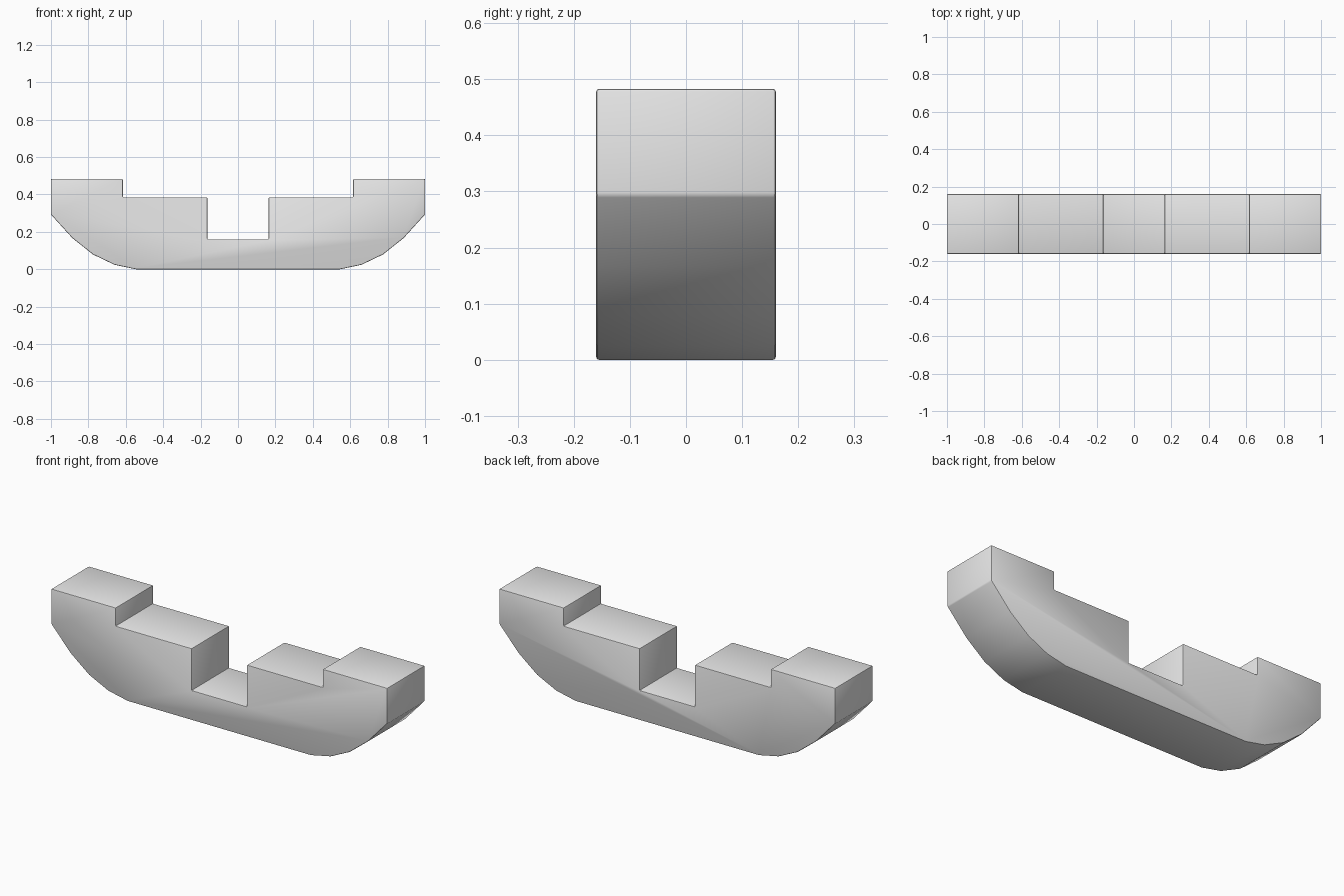
import bpy
import bmesh
from math import radians

cube = bpy.data.objects.get("Cube")
if cube:
    bpy.data.objects.remove(cube, do_unlink=True)

# Single grey material
grey = bpy.data.materials.new("light_grey")
grey.use_nodes = True
colour = (0.8, 0.8, 0.8, 1)
grey.diffuse_color = colour
grey.node_tree.nodes["Principled BSDF"].inputs["Base Color"].default_value = colour

# Half outline (x, z): curved underside, stepped top, central notch
half = [(0.545, 0), (0.66, 0.024), (0.775, 0.079), (0.886, 0.167),
        (1, 0.293), (1, 0.483), (0.616, 0.483), (0.616, 0.385),
        (0.164, 0.385), (0.164, 0.16)]
outline = half + [(-x, z) for x, z in reversed(half)]
half_depth = 0.16

# Extrude the mirrored outline from front to back
bm = bmesh.new()
face = bm.faces.new([bm.verts.new((x, -half_depth, z)) for x, z in outline])
ext = bmesh.ops.extrude_face_region(bm, geom=[face], use_keep_orig=True)
moved = [g for g in ext["geom"] if isinstance(g, bmesh.types.BMVert)]
bmesh.ops.translate(bm, vec=(0, 2 * half_depth, 0), verts=moved)
bmesh.ops.recalc_face_normals(bm, faces=bm.faces[:])
mesh = bpy.data.meshes.new("notched_cradle")
bm.to_mesh(mesh)
bm.free()
mesh.materials.append(grey)

cradle = bpy.data.objects.new("notched_cradle", mesh)
bpy.context.collection.objects.link(cradle)

# Small softened edges
bevel = cradle.modifiers.new("soft_edges", "BEVEL")
bevel.width = 0.005
bevel.segments = 2
bevel.limit_method = "ANGLE"
bevel.angle_limit = radians(30)

bpy.ops.object.select_all(action="DESELECT")
cradle.select_set(True)
bpy.context.view_layer.objects.active = cradle
bpy.ops.object.modifier_apply(modifier=bevel.name)
bpy.ops.object.shade_smooth_by_angle(angle=radians(30))
